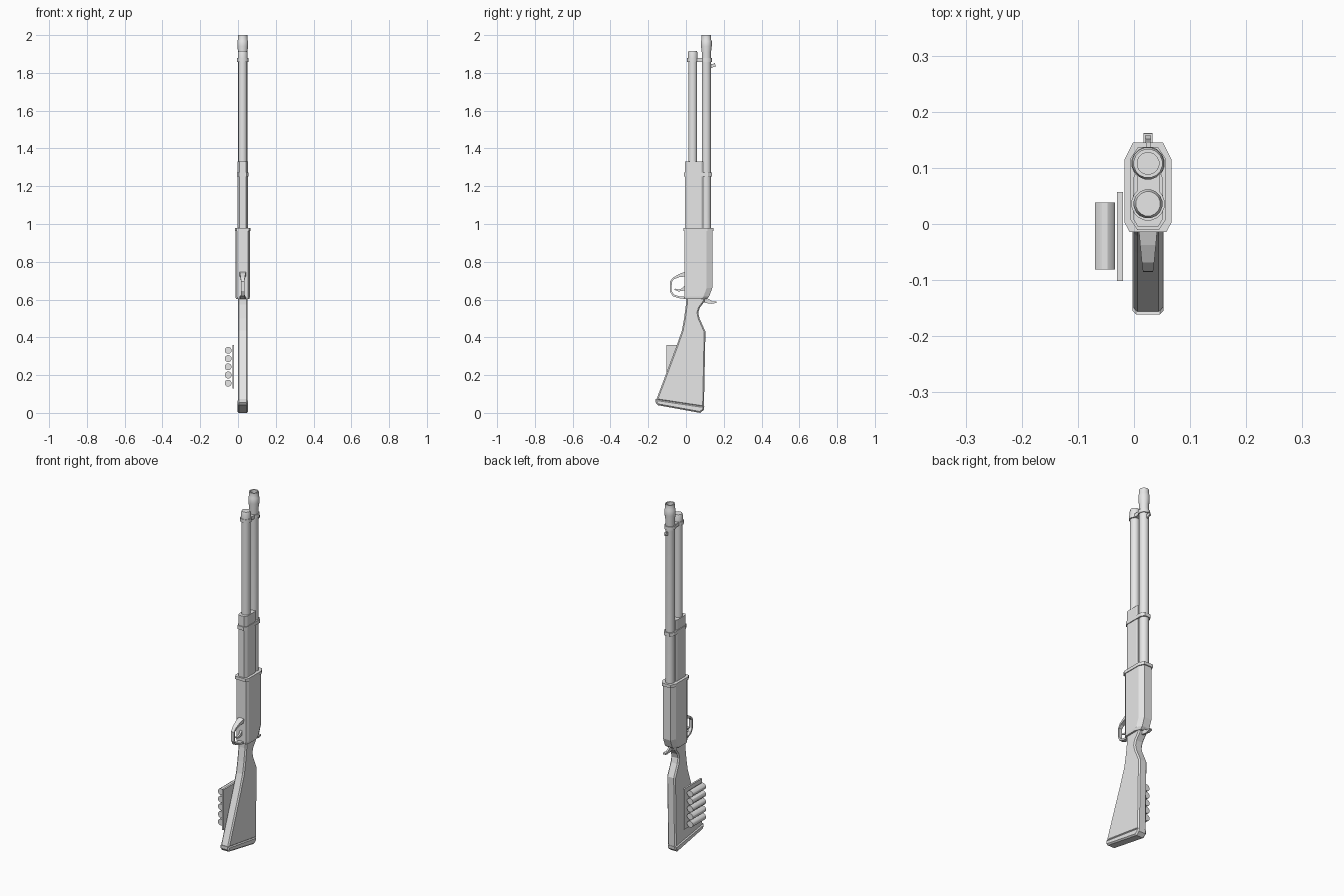
import bpy, bmesh, math
from mathutils import Vector

if "Cube" in bpy.data.objects:
    bpy.data.objects.remove(bpy.data.objects["Cube"], do_unlink=True)

CX = 0.025          # centre plane of the gun
BARREL_Y, TUBE_Y = 0.108, 0.036

grey = bpy.data.materials.new("plain_grey")
grey.use_nodes = True
grey.diffuse_color = (0.8, 0.8, 0.8, 1)
grey.node_tree.nodes["Principled BSDF"].inputs["Base Color"].default_value = (0.8, 0.8, 0.8, 1)


def finish(name, bm, smooth=False):
    bmesh.ops.recalc_face_normals(bm, faces=bm.faces)
    mesh = bpy.data.meshes.new(name)
    bm.to_mesh(mesh)
    bm.free()
    mesh.materials.append(grey)
    ob = bpy.data.objects.new(name, mesh)
    bpy.context.collection.objects.link(ob)
    if smooth:
        bpy.ops.object.select_all(action="DESELECT")
        ob.select_set(True)
        bpy.context.view_layer.objects.active = ob
        bpy.ops.object.shade_smooth_by_angle(angle=math.radians(30))
    return ob


def skin(name, rings, smooth=False):
    """Bridge equal-sized rings of points and cap both ends."""
    bm = bmesh.new()
    loops = [[bm.verts.new(p) for p in ring] for ring in rings]
    n = len(loops[0])
    for a, b in zip(loops, loops[1:]):
        for i in range(n):
            j = (i + 1) % n
            bm.faces.new((a[i], a[j], b[j], b[i]))
    bm.faces.new(loops[0])
    bm.faces.new(loops[-1])
    return finish(name, bm, smooth)


def turned(name, y, profile, sides=16):
    """Round part about a vertical axis; profile is (radius, z)."""
    turn = [math.tau * (i + 0.5) / sides for i in range(sides)]
    return skin(name, [[(CX + r * math.cos(t), y + r * math.sin(t), z) for t in turn]
                       for r, z in profile], True)


def block(name, levels, front=(0.009, 0.017), back=(0.015, 0.03)):
    """Eight-sided body; levels are (z, y front, y back, half width)."""
    rings = []
    for z, y0, y1, w in levels:
        half = [(w - front[0], y0), (w, y0 + front[1]), (w, y1 - back[1]), (w - back[0], y1)]
        rings.append([(CX + x, y, z) for x, y in half] +
                     [(CX - x, y, z) for x, y in reversed(half)])
    return skin(name, rings)


def plate(name, outline, half, chamfer=0.0):
    """Side outline of (y, z) points given thickness along x."""
    bm = bmesh.new()
    face = bm.faces.new([bm.verts.new((CX - half, y, z)) for y, z in outline])
    out = bmesh.ops.extrude_face_region(bm, geom=[face])
    moved = [v for v in out["geom"] if isinstance(v, bmesh.types.BMVert)]
    bmesh.ops.translate(bm, verts=moved, vec=(2 * half, 0, 0))
    if chamfer:
        rim = [e for e in bm.edges if abs(e.verts[0].co.x - e.verts[1].co.x) < 1e-5]
        bmesh.ops.bevel(bm, geom=rim, offset=chamfer, segments=1, affect="EDGES")
    return finish(name, bm)


def strip(name, path):
    """Bent bar along (y, z, half width, half thickness) stations."""
    rings = []
    for i, (y, z, w, t) in enumerate(path):
        a, b = path[max(i - 1, 0)], path[min(i + 1, len(path) - 1)]
        d = Vector((b[0] - a[0], b[1] - a[1])).normalized() * t
        rings.append([(CX + sx * w, y - s * d.y, z + s * d.x)
                      for sx, s in ((-1, -1), (1, -1), (1, 1), (-1, 1))])
    return skin(name, rings)


def box(name, x0, x1, y0, y1, z0, z1):
    return skin(name, [[(x0, y0, z), (x1, y0, z), (x1, y1, z), (x0, y1, z)] for z in (z0, z1)])


# Barrel with flared muzzle and open bore
turned("barrel", BARREL_Y, [(0.025, 0.95), (0.025, 1.91), (0.029, 1.94), (0.029, 1.968),
                            (0.026, 1.975), (0.026, 2.0), (0.0195, 2.0), (0.0195, 1.88)])

# Magazine tube and its cap
turned("magazine_tube", TUBE_Y, [(0.024, 0.95), (0.024, 1.87)])
turned("magazine_cap", TUBE_Y, [(0.026, 1.87), (0.026, 1.905), (0.022, 1.917)])

# Clamp joining barrel and tube
for label, y in (("barrel", BARREL_Y), ("tube", TUBE_Y)):
    turned(label + "_clamp_ring", y, [(0.030, 1.858), (0.030, 1.878)])
box("clamp_bridge", CX - 0.02, CX + 0.02, TUBE_Y, BARREL_Y, 1.858, 1.878)

# Front sight
strip("front_sight", [(0.125, 1.835, 0.004, 0.012), (0.146, 1.84, 0.004, 0.008),
                      (0.155, 1.843, 0.005, 0.01)])

# Sliding fore-end with its band
block("fore_end", [(0.96, -0.005, 0.09, 0.027), (1.33, -0.005, 0.09, 0.027)],
      front=(0.009, 0.015), back=(0.004, 0.01))
block("fore_end_band", [(1.252, -0.011, 0.137, 0.031), (1.272, -0.011, 0.137, 0.031)],
      front=(0.012, 0.018), back=(0.013, 0.02))

# Receiver with a raised lip
block("receiver", [(0.602, -0.007, 0.108, 0.036), (0.615, -0.007, 0.122, 0.038),
                   (0.66, -0.007, 0.139, 0.038), (0.97, -0.007, 0.139, 0.038)])
block("receiver_lip", [(0.963, -0.014, 0.145, 0.042), (0.98, -0.014, 0.145, 0.042)])

# Stock and butt pad
stock = [(0.0, 0.61), (0.0, 0.575), (-0.01, 0.5), (-0.022, 0.435), (-0.052, 0.35),
         (-0.158, 0.068), (0.095, 0.03), (0.103, 0.43), (0.072, 0.5),
         (0.065, 0.53), (0.072, 0.555), (0.098, 0.59), (0.1, 0.61)]
plate("stock", stock, 0.026, 0.007)
pad = [(-0.161, 0.073), (-0.161, 0.055), (-0.15, 0.041), (0.075, 0.0), (0.095, 0.016), (0.097, 0.035)]
plate("butt_pad", pad, 0.028, 0.007)

# Trigger guard and trigger
strip("trigger_guard", [(0.0, 0.735, 0.017, 0.013), (-0.035, 0.727, 0.014, 0.008),
                        (-0.066, 0.712, 0.011, 0.005), (-0.08, 0.695, 0.009, 0.005),
                        (-0.081, 0.645, 0.009, 0.005), (-0.067, 0.622, 0.010, 0.005),
                        (-0.035, 0.612, 0.013, 0.005), (0.0, 0.608, 0.017, 0.006)])
strip("trigger", [(0.0, 0.665, 0.006, 0.012), (-0.02, 0.652, 0.005, 0.007),
                  (-0.04, 0.648, 0.005, 0.005), (-0.06, 0.655, 0.005, 0.003)])

# Hammer with a wider thumb spur
strip("hammer", [(0.085, 0.605, 0.005, 0.018), (0.115, 0.592, 0.005, 0.012),
                 (0.14, 0.583, 0.005, 0.006)])
strip("hammer_spur", [(0.138, 0.584, 0.008, 0.006), (0.162, 0.587, 0.008, 0.004)])

# Side holder with a row of spare rounds
box("round_holder_plate", -0.030, -0.020, -0.102, 0.057, 0.128, 0.36)
for i in range(5):
    zc = 0.157 + 0.0435 * i
    ring = [math.tau * (k + 0.5) / 12 for k in range(12)]
    skin("spare_round_%d" % (i + 1),
         [[(-0.052 + 0.0185 * math.cos(t), y, zc + 0.0185 * math.sin(t)) for t in ring]
          for y in (-0.081, 0.038)], True)
